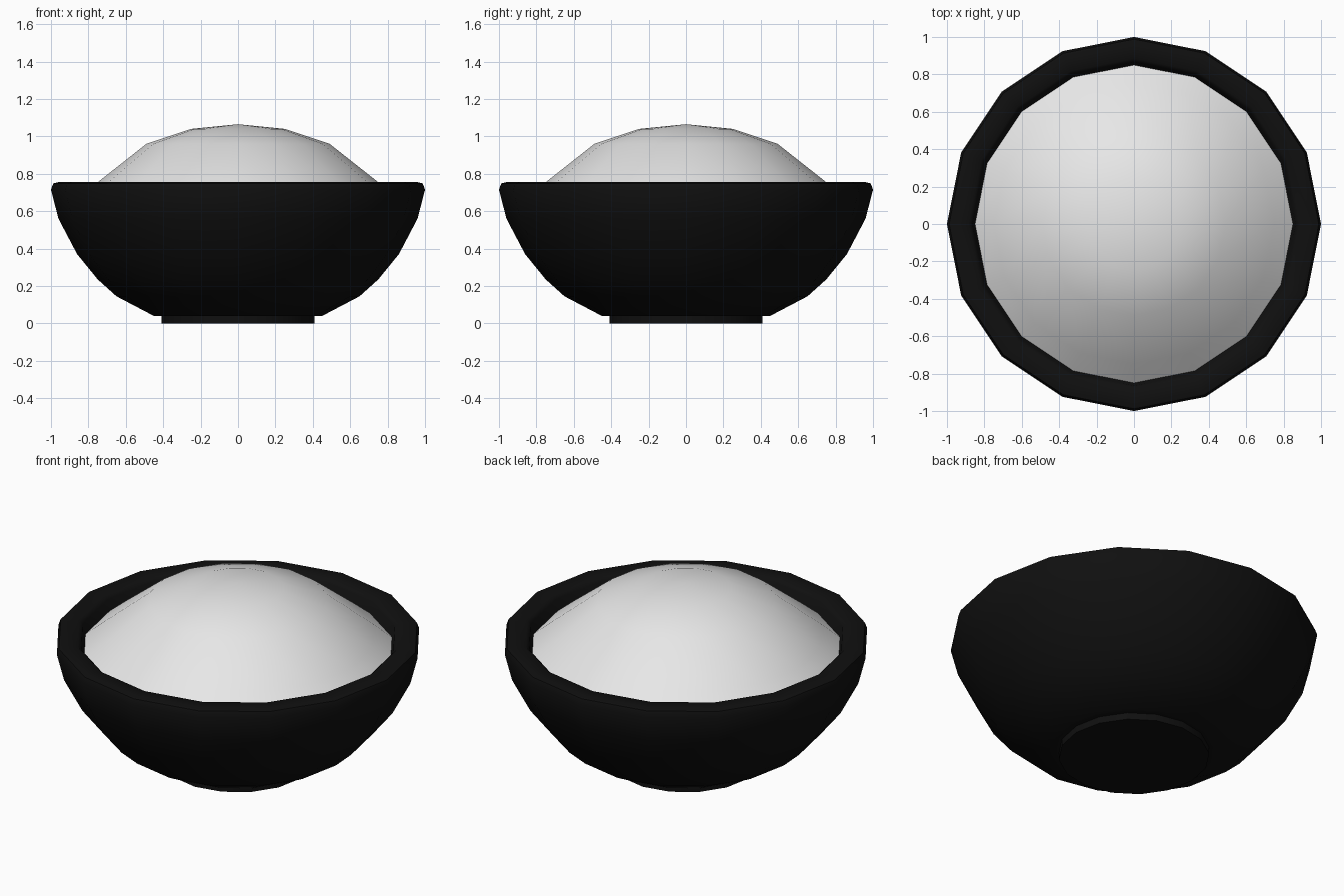
import bpy, bmesh, math

if "Cube" in bpy.data.objects:
    bpy.data.objects.remove(bpy.data.objects["Cube"])

SIDES = 16


def material(name, rgb):
    m = bpy.data.materials.new(name)
    m.diffuse_color = (*rgb, 1)
    m.use_nodes = True
    m.node_tree.nodes["Principled BSDF"].inputs["Base Color"].default_value = m.diffuse_color
    return m


def lathe(name, profile, mat, angle):
    """Spin an (r, z) profile about z; points with r = 0 become poles."""
    bm = bmesh.new()
    rings = []
    for r, z in profile:
        if r == 0:
            rings.append([bm.verts.new((0, 0, z))] * SIDES)
        else:
            rings.append([bm.verts.new((r * math.cos(2 * math.pi * i / SIDES),
                                        r * math.sin(2 * math.pi * i / SIDES), z))
                          for i in range(SIDES)])
    for a, b in zip(rings, rings[1:]):
        for i in range(SIDES):
            j = (i + 1) % SIDES
            loop = list(dict.fromkeys([a[i], a[j], b[j], b[i]]))
            bm.faces.new(loop)
    bmesh.ops.recalc_face_normals(bm, faces=bm.faces)
    me = bpy.data.meshes.new(name)
    bm.to_mesh(me)
    bm.free()
    me.materials.append(mat)
    ob = bpy.data.objects.new(name, me)
    bpy.context.collection.objects.link(ob)
    bpy.ops.object.select_all(action='DESELECT')
    ob.select_set(True)
    bpy.context.view_layer.objects.active = ob
    bpy.ops.object.shade_smooth_by_angle(angle=math.radians(angle))
    return ob


black = material("black_glaze", (0.005, 0.005, 0.005))
white = material("rice_white", (0.8, 0.8, 0.8))

# Bowl: foot, outer wall, rounded rim, inner wall
lathe("bowl", [
    (0, 0), (0.41, 0), (0.41, 0.04), (0.45, 0.04), (0.65, 0.145),
    (0.75, 0.235), (0.86, 0.37), (0.96, 0.56), (1.0, 0.715),
    (0.988, 0.748), (0.96, 0.755), (0.885, 0.755), (0.865, 0.735),
    (0.83, 0.59), (0.74, 0.42), (0.58, 0.25), (0.36, 0.13), (0, 0.11),
], black, 50)

# Rice mound: closed dome whose edge sinks into the inner wall
lathe("rice_mound", [
    (0, 1.065), (0.25, 1.04), (0.49, 0.96), (0.75, 0.755),
    (0.865, 0.66), (0, 0.64),
], white, 60)
